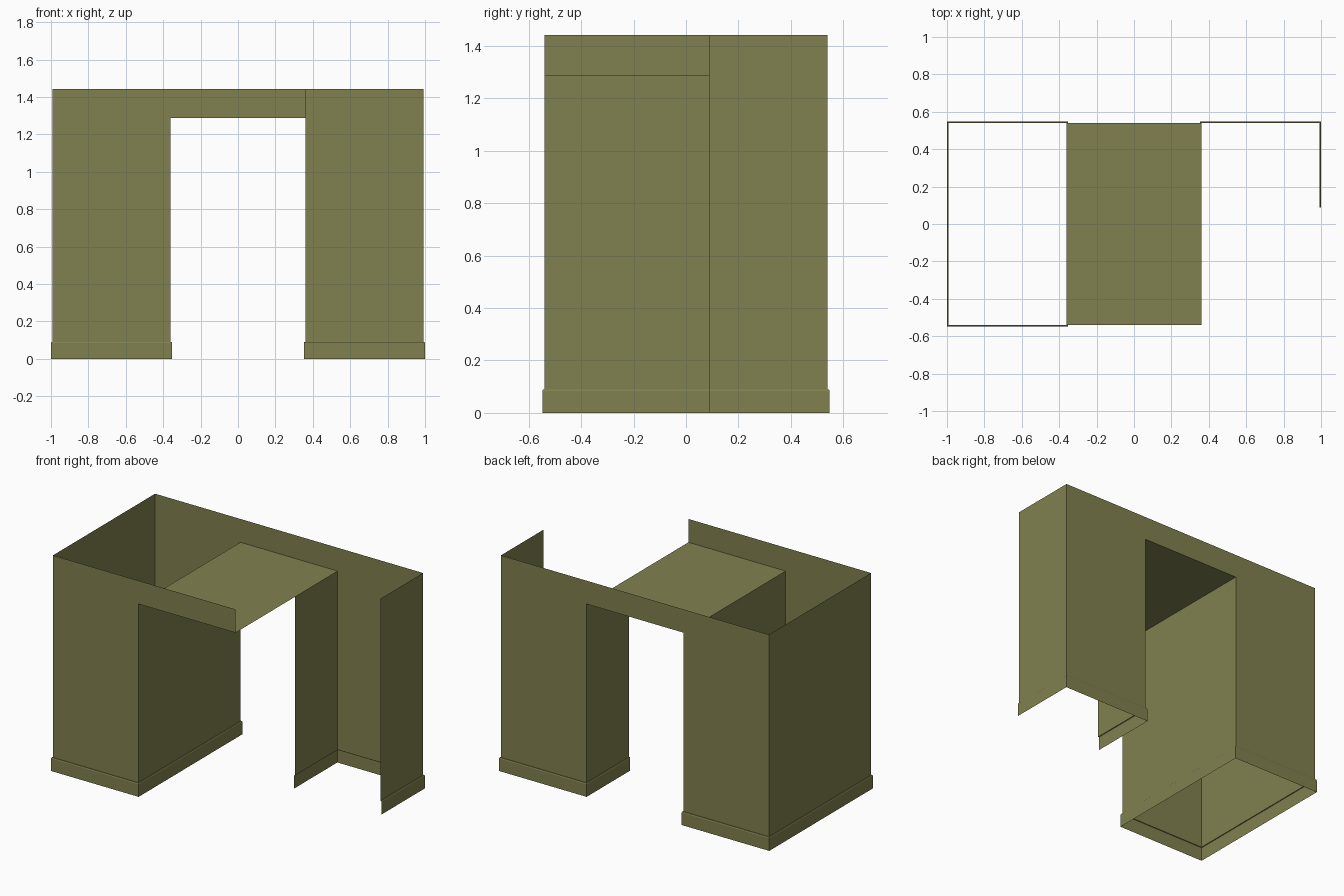
import bpy
from mathutils import Vector

if "Cube" in bpy.data.objects:
    bpy.data.objects.remove(bpy.data.objects["Cube"])

X0, X1 = 0.36, 0.992      # opening edge and outer wall (half widths)
Y, YC = 0.54, 0.088       # wall half depth, cut-off end of the right leg
Z0, ZB, Z1 = 0.09, 1.286, 1.442   # skirting top, beam underside, wall top

mat = bpy.data.materials.new("olive")
mat.diffuse_color = (0.22, 0.22, 0.08, 1)
mat.use_nodes = True
mat.node_tree.nodes["Principled BSDF"].inputs["Base Color"].default_value = mat.diffuse_color


def make(name, verts, faces):
    me = bpy.data.meshes.new(name)
    me.from_pydata(verts, [], faces)
    me.materials.append(mat)
    ob = bpy.data.objects.new(name, me)
    bpy.context.collection.objects.link(ob)
    return ob


def sheet(name, pts):
    return make(name, pts, [list(range(len(pts)))])


def side_wall(name, x, ya, yb, facing):
    pts = [(x, ya, Z0), (x, yb, Z0), (x, yb, ZB if abs(x) == X0 else Z1),
           (x, ya, ZB if abs(x) == X0 else Z1)]
    return sheet(name, pts if facing > 0 else pts[::-1])


def skirting(name, path, closed):
    """Sweep the skirting profile along a counter-clockwise plan, mitred."""
    profile = [(0, Z0), (0.005, Z0), (0.008, Z0 - 0.006), (0.008, 0)]
    pts = [Vector(p) for p in path]
    n, k = len(pts), len(profile)
    verts, faces = [], []
    for i, p in enumerate(pts):
        normals = []
        for a, b in ((i - 1, i), (i, i + 1)):
            if closed or (a >= 0 and b < n):
                d = (pts[b % n] - pts[a % n]).normalized()
                normals.append(Vector((d.y, -d.x)))
        m = sum(normals, Vector((0, 0)))   # all corners are right angles
        verts += [(p.x + m.x * o, p.y + m.y * o, z) for o, z in profile]
    for i in range(n if closed else n - 1):
        j = (i + 1) % n
        for s in range(k - 1):
            faces.append((i * k + s, i * k + s + 1, j * k + s + 1, j * k + s))
    make(name, verts, faces)


# Front wall: left leg and beam, the right leg is open
sheet("front_wall", [(-X1, -Y, Z0), (-X0, -Y, Z0), (-X0, -Y, ZB),
                     (X0, -Y, ZB), (X0, -Y, Z1), (-X1, -Y, Z1)])
# Back wall: full arch shape
sheet("back_wall", [(X1, Y, Z0), (X0, Y, Z0), (X0, Y, ZB), (-X0, Y, ZB),
                    (-X0, Y, Z0), (-X1, Y, Z0), (-X1, Y, Z1), (X1, Y, Z1)])
# Side walls of both legs
side_wall("left_outer_wall", -X1, -Y, Y, -1)
side_wall("left_inner_wall", -X0, -Y, Y, 1)
side_wall("right_inner_wall", X0, YC, Y, -1)
side_wall("right_outer_wall", X1, YC, Y, 1)
# Ceiling of the passage
sheet("passage_ceiling", [(-X0, -Y, ZB), (-X0, Y, ZB), (X0, Y, ZB), (X0, -Y, ZB)])
# Skirting around the legs
skirting("left_skirting", [(-X1, -Y), (-X0, -Y), (-X0, Y), (-X1, Y)], True)
skirting("right_skirting", [(X1, YC), (X1, Y), (X0, Y), (X0, YC)], False)
